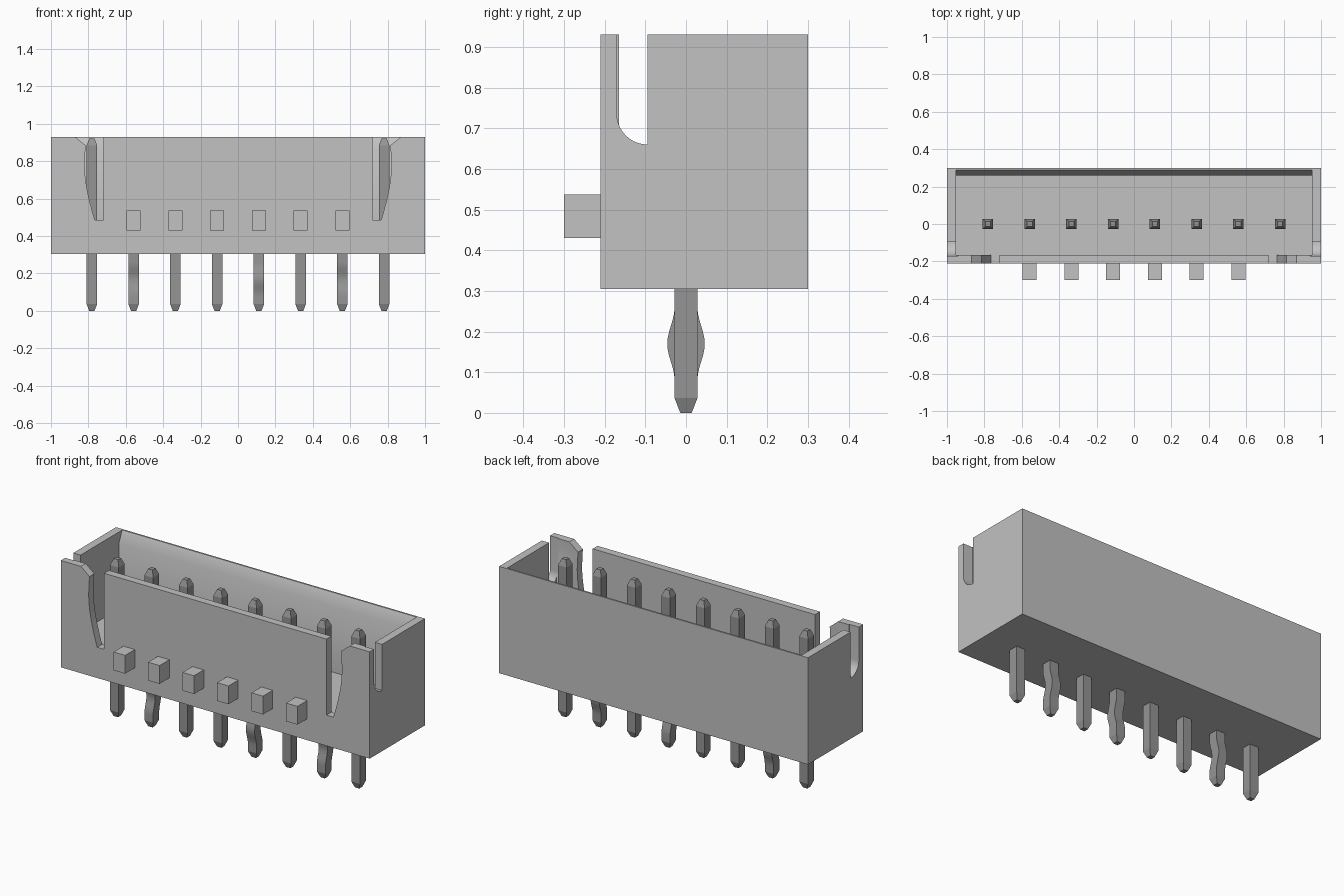
import bpy, math
from mathutils import Vector

cube = bpy.data.objects.get("Cube")
if cube:
    bpy.data.objects.remove(cube, do_unlink=True)


def material(name, v):
    m = bpy.data.materials.new(name)
    m.use_nodes = True
    m.diffuse_color = (v, v, v, 1)
    m.node_tree.nodes["Principled BSDF"].inputs["Base Color"].default_value = (v, v, v, 1)
    return m


plastic = material("light grey plastic", 0.54)
metal = material("dark grey metal", 0.3)


def loft(name, rings, mat):
    """Closed skin through rings of equal point count."""
    n = len(rings[0])
    verts = [p for r in rings for p in r]
    faces = [tuple(range(n))[::-1], tuple(range(len(verts) - n, len(verts)))]
    for k in range(len(rings) - 1):
        for i in range(n):
            j = (i + 1) % n
            faces.append((k * n + i, k * n + j, k * n + n + j, k * n + n + i))
    me = bpy.data.meshes.new(name)
    me.from_pydata(verts, [], faces)
    me.materials.append(mat)
    ob = bpy.data.objects.new(name, me)
    bpy.context.collection.objects.link(ob)
    # Make every normal point outward
    import bmesh
    bm = bmesh.new()
    bm.from_mesh(me)
    bmesh.ops.recalc_face_normals(bm, faces=bm.faces)
    bm.to_mesh(me)
    bm.free()
    return ob


def along_x(name, profile, x0, x1):
    return loft(name, [[(x, y, z) for y, z in profile] for x in (x0, x1)], plastic)


def along_y(name, profile, y0, y1):
    return loft(name, [[(x, y, z) for x, z in profile] for y in (y0, y1)], plastic)


def rect(a0, a1, b0, b1):
    return [(a0, b0), (a1, b0), (a1, b1), (a0, b1)]


def activate(ob):
    bpy.ops.object.select_all(action='DESELECT')
    ob.select_set(True)
    bpy.context.view_layer.objects.active = ob


def cut(target, cutter):
    mod = target.modifiers.new("cut", 'BOOLEAN')
    mod.operation = 'DIFFERENCE'
    mod.solver = 'EXACT'
    mod.object = cutter
    activate(target)
    bpy.ops.object.modifier_apply(modifier=mod.name)
    bpy.data.objects.remove(cutter, do_unlink=True)


BASE, TOP, FLOOR = 0.305, 0.93, 0.48
FRONT, BACK = -0.21, 0.30

# Housing: open box with a chamfered inner back edge
housing = along_x("housing", rect(FRONT, BACK, BASE, TOP), -1, 1)
cavity = [(-0.165, FLOOR), (0.26, FLOOR), (0.26, TOP - 0.065), (0.29, TOP), (0.29, 1.1), (-0.165, 1.1)]
cut(housing, along_x("cavity_cutter", cavity, -0.953, 0.953))

# Side notches with a quarter-round foot
arc = [(-0.095 - 0.075 * math.cos(a), 0.735 - 0.075 * math.sin(a))
       for a in (math.pi / 2 * i / 10 for i in range(11))]
notch = arc + [(-0.095, 1.1), (-0.17, 1.1)]

# Front slots: straight inner edge, curved outer edge, flared mouth
curve = [(0.765 + 0.055 * math.sin(math.pi / 2 * t), 0.485 + 0.30 * t)
         for t in (i / 10 for i in range(11))]
slot = [(0.72, 0.485)] + curve + [(0.815, 0.885), (0.87, TOP), (0.87, 1.1), (0.72, 1.1)]
for s in (-1, 1):
    cut(housing, along_x("notch_cutter", notch, s * 0.94, s * 1.1))
    cut(housing, along_y("slot_cutter", [(s * x, z) for x, z in slot], -0.3, -0.155))
activate(housing)
bpy.ops.object.shade_smooth_by_angle(angle=math.radians(25))

# Keying blocks on the front wall
PITCH = 0.2232
for i in range(6):
    x = (i - 2.5) * PITCH
    along_y(f"key_block_{i + 1}", rect(x - 0.037, x + 0.037, 0.43, 0.537), -0.30, FRONT)

# Pins: square, tapered at both ends, three of them kinked to grip
kinks = {1: 1, 4: -1, 6: 1}
for i in range(8):
    x = (i - 3.5) * PITCH
    levels = [(0, 0.014, 0), (0.036, 0.028, 0)]
    if i in kinks:
        for k in range(13):
            t = k / 12
            bulge = 0.018 * (1 - math.cos(2 * math.pi * t)) / 2
            levels.append((0.08 + 0.18 * t, 0.028, kinks[i] * bulge))
    levels += [(0.885, 0.028, 0), (0.921, 0.014, 0)]
    rings = [[(x + a, y + dy, z) for a, y in rect(-h, h, -h, h)] for z, h, dy in levels]
    pin = loft(f"pin_{i + 1}", rings, metal)
    activate(pin)
    bpy.ops.object.shade_smooth_by_angle(angle=math.radians(20))
bpy.ops.object.select_all(action='DESELECT')
